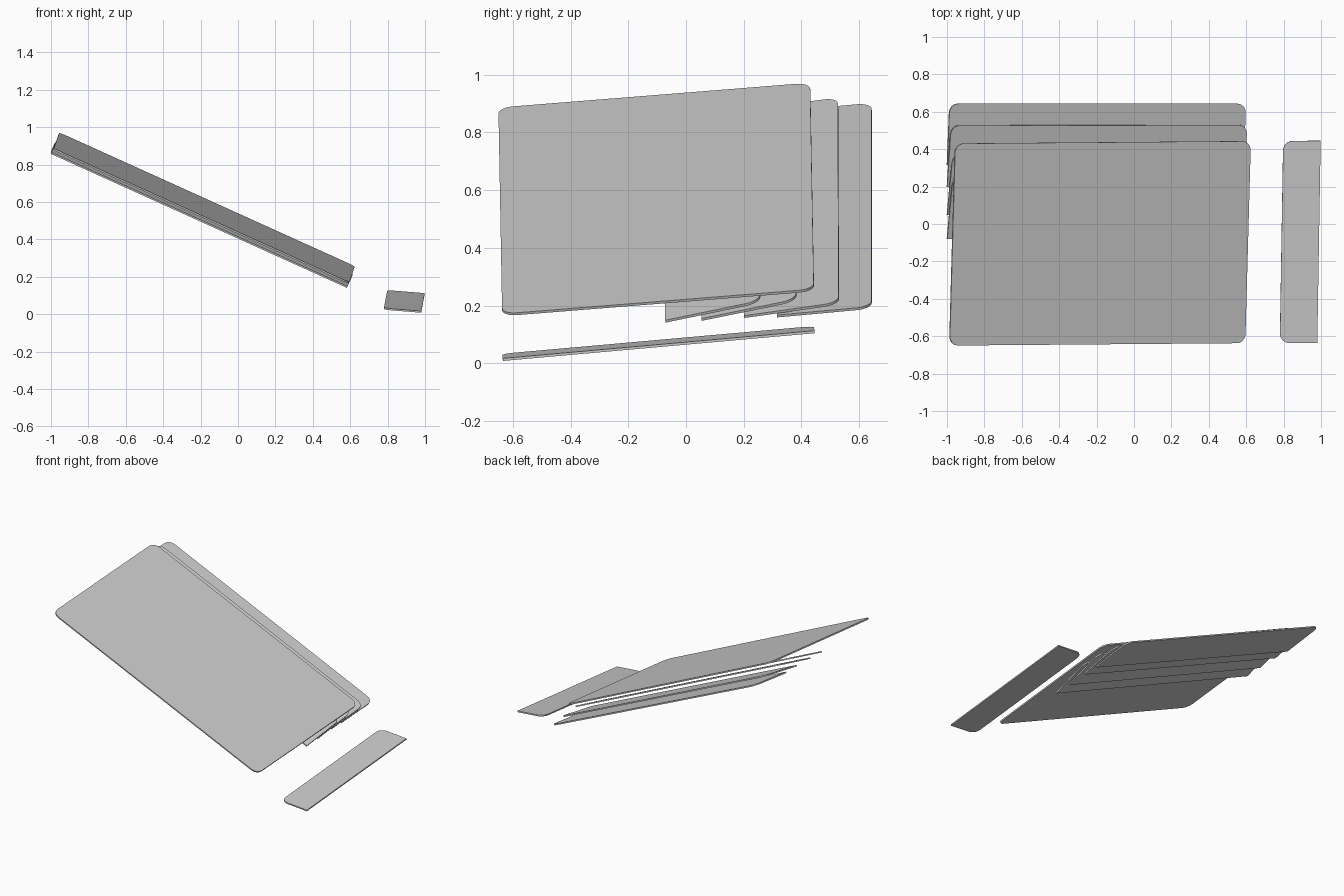
import bpy, bmesh, math
from mathutils import Vector

cube = bpy.data.objects.get("Cube")
if cube:
    bpy.data.objects.remove(cube, do_unlink=True)

THICK = 0.009
RADIUS = 0.05
ARC = 6

grey = bpy.data.materials.new("plain grey")
grey.use_nodes = True
grey.diffuse_color = (0.6, 0.6, 0.6, 1)
grey.node_tree.nodes["Principled BSDF"].inputs["Base Color"].default_value = (0.6, 0.6, 0.6, 1)


def panel(name, corner, along, across, rounded):
    """Thin sheet spanned by two edge vectors; rounded flags go round from the corner."""
    o, u, v = Vector(corner), Vector(along), Vector(across)
    eu, ev = u.normalized(), v.normalized()
    lu, lv = u.length, v.length
    outline = []
    for i, (su, sv) in enumerate([(0, 0), (1, 0), (1, 1), (0, 1)]):
        if not rounded[i]:
            outline.append((su * lu, sv * lv))
            continue
        cu = lu - RADIUS if su else RADIUS
        cv = lv - RADIUS if sv else RADIUS
        for k in range(ARC + 1):
            a = math.pi + (i + k / ARC) * math.pi / 2
            outline.append((cu + RADIUS * math.cos(a), cv + RADIUS * math.sin(a)))

    bm = bmesh.new()
    face = bm.faces.new([bm.verts.new(o + eu * a + ev * b) for a, b in outline])
    down = -eu.cross(ev).normalized() * THICK
    ext = bmesh.ops.extrude_face_region(bm, geom=[face], use_keep_orig=True)
    moved = [g for g in ext["geom"] if isinstance(g, bmesh.types.BMVert)]
    bmesh.ops.translate(bm, verts=moved, vec=down)
    bmesh.ops.recalc_face_normals(bm, faces=bm.faces)
    mesh = bpy.data.meshes.new(name)
    bm.to_mesh(mesh)
    bm.free()
    mesh.materials.append(grey)
    ob = bpy.data.objects.new(name, mesh)
    bpy.context.collection.objects.link(ob)
    return ob


# Large sloping sheet, all corners rounded
panel("main_panel", (-0.985, -0.65, 0.886), (1.58, 0.013, -0.715),
      (0.03, 1.08, 0.086), (1, 1, 1, 1))

# Fanned slats below it, square in front and rounded at the back:
# front edge y, front edge z, rise, sideways drift, drop
slats = [
    (-0.08, 0.866, 0.068, 0.008, 0.717),
    (0.047, 0.870, 0.067, 0.006, 0.715),
    (0.198, 0.875, 0.046, 0.003, 0.71),
    (0.315, 0.872, 0.030, 0.0, 0.705),
]
for n, (y, z, rise, drift, drop) in enumerate(slats, 1):
    panel(f"rear_slat_{n}", (-0.998, y, z), (1.584, drift, -drop),
          (rise * 0.45, 0.328, rise), (0, 0, 1, 1))

# Separate narrow strip beside the low end, rounded on its inner side
panel("side_strip", (0.78, -0.637, 0.033), (0.2, 0.002, -0.016),
      (0.018, 1.08, 0.096), (1, 0, 0, 1))
